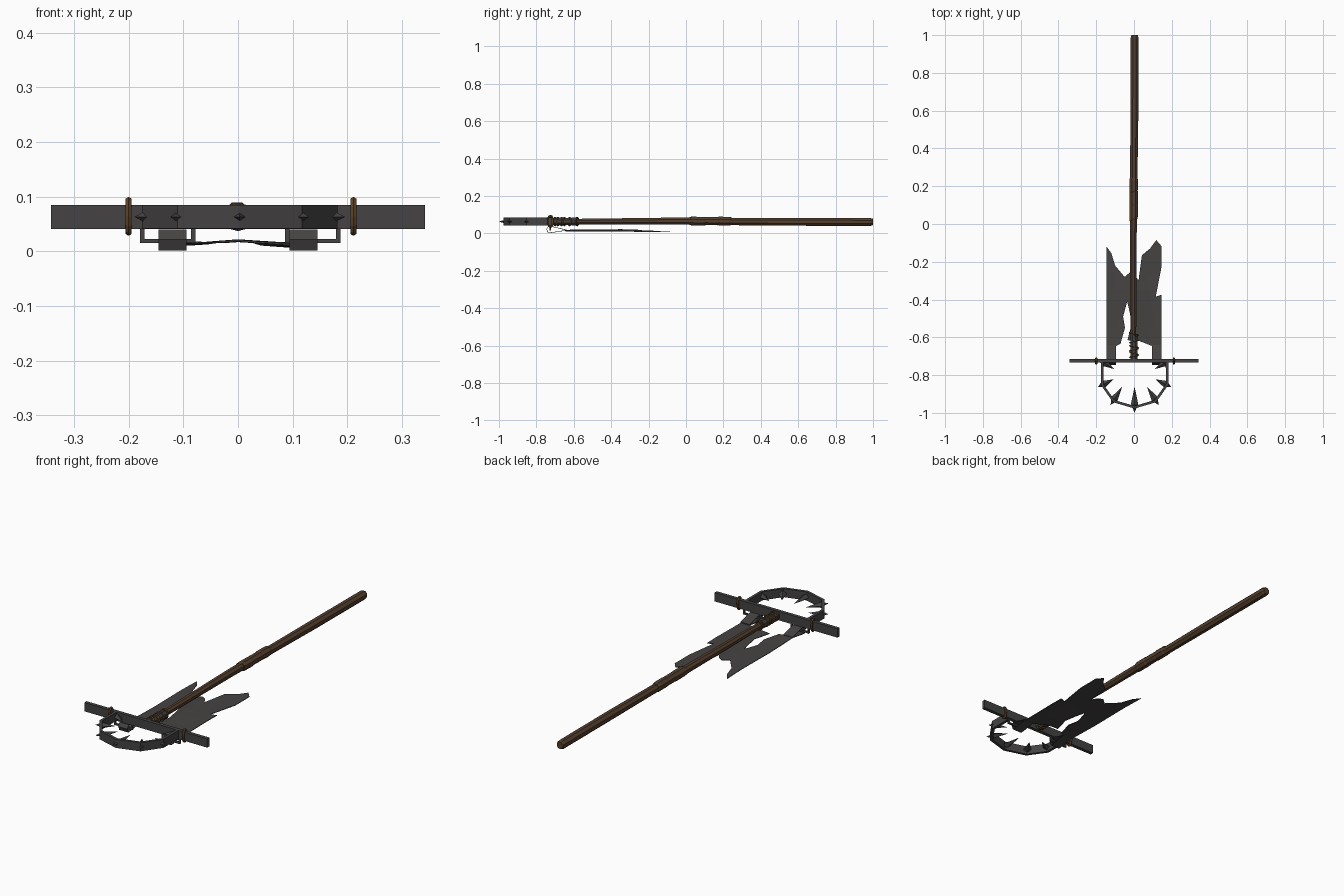
import bpy, bmesh, math
from mathutils import Vector, Matrix

if "Cube" in bpy.data.objects:
    bpy.data.objects.remove(bpy.data.objects["Cube"])


def mat(name, rgb):
    m = bpy.data.materials.new(name)
    m.diffuse_color = (*rgb, 1)
    m.use_nodes = True
    m.node_tree.nodes["Principled BSDF"].inputs["Base Color"].default_value = m.diffuse_color
    return m


IRON = mat("dark iron", (0.058, 0.054, 0.054))
CLOTH = mat("charcoal cloth", (0.061, 0.055, 0.055))
WOOD = mat("brown wood", (0.088, 0.050, 0.027))
ROPE = mat("rope brown", (0.105, 0.055, 0.020))
ZC = 0.063   # height of the staff axis


def add(name, bm, m, thick=0):
    bmesh.ops.recalc_face_normals(bm, faces=bm.faces)
    me = bpy.data.meshes.new(name)
    bm.to_mesh(me)
    bm.free()
    me.materials.append(m)
    ob = bpy.data.objects.new(name, me)
    bpy.context.collection.objects.link(ob)
    if thick:
        s = ob.modifiers.new("thickness", 'SOLIDIFY')
        s.thickness = thick
        s.offset = 0
    return ob


def box(name, lo, hi, m):
    bm = bmesh.new()
    lo, hi = Vector(lo), Vector(hi)
    bmesh.ops.create_cube(bm, size=1, matrix=Matrix.Translation((lo + hi) / 2)
                          @ Matrix.Diagonal((*(hi - lo), 1)))
    return add(name, bm, m)


def shaft(name, rows, m, sides=8):
    """Rings along y; each row is (y, radius, x offset, z offset, tilt)."""
    bm = bmesh.new()
    rings = []
    for y, r, dx, dz, tilt in rows:
        ring = []
        for i in range(sides):
            a = math.tau * (i + 0.5) / sides
            x = r * math.cos(a)
            ring.append(bm.verts.new((x + dx, y + tilt * x, ZC + dz + r * math.sin(a))))
        rings.append(ring)
    for p, q in zip(rings, rings[1:]):
        for i in range(sides):
            j = (i + 1) % sides
            bm.faces.new((p[i], p[j], q[j], q[i]))
    bm.faces.new(rings[0])
    bm.faces.new(rings[-1])
    return add(name, bm, m)


def rope_ring(name, centre, axis, a, b, r, m, tilt=0.0, n=12, k=6):
    """Elliptical coil round an axis ('x' or 'y'); a is sideways, b is vertical."""
    bm = bmesh.new()
    vs = []
    for i in range(n):
        t = math.tau * i / n
        for j in range(k):
            u = math.tau * j / k
            s = (a + r * math.cos(u)) * math.cos(t)
            z = (b + r * math.cos(u)) * math.sin(t)
            w = r * math.sin(u) + tilt * s
            p = (w, s, z) if axis == 'x' else (s, w, z)
            vs.append(bm.verts.new(Vector(centre) + Vector(p)))
    for i in range(n):
        for j in range(k):
            i2, j2 = (i + 1) % n, (j + 1) % k
            bm.faces.new((vs[i*k+j], vs[i2*k+j], vs[i2*k+j2], vs[i*k+j2]))
    return add(name, bm, m)


# Wooden staff, tapering and slightly crooked
shaft("staff", [(-0.70, 0.015, -0.002, 0, 0), (-0.58, 0.016, -0.003, 0, 0),
                (-0.35, 0.018, -0.004, 0.001, 0), (-0.05, 0.020, -0.004, 0.003, 0),
                (0.25, 0.021, -0.001, 0, 0), (0.60, 0.023, 0.002, -0.001, 0),
                (0.985, 0.023, 0.003, -0.002, 0), (1.0, 0.018, 0.003, -0.002, 0)], WOOD)

# Grip wrapping in overlapping sleeves
for i, (y0, y1, r, t) in enumerate([(0.02, 0.11, 0.025, 0.4), (0.09, 0.18, 0.0235, -0.4),
                                    (0.165, 0.245, 0.025, 0.3)]):
    shaft(f"grip_wrap_{i}", [(y0, r - 0.004, -0.002, 0.003, t), (y0 + 0.012, r, -0.002, 0.003, t),
                             (y1 - 0.012, r, -0.001, 0.002, -t * 0.4),
                             (y1, r - 0.004, -0.001, 0.002, -t * 0.4)], WOOD)

# Iron socket and its collar
shaft("socket", [(-0.725, 0.021, 0, 0, 0), (-0.60, 0.019, 0, 0, 0)], IRON)
shaft("socket_collar", [(-0.612, 0.023, 0, 0, 0), (-0.592, 0.023, 0, 0, 0)], IRON)
for i, (y, t) in enumerate([(-0.70, 0.2), (-0.685, -0.3), (-0.665, 0.25),
                            (-0.65, -0.2), (-0.622, 0.3), (-0.582, -0.3)]):
    rope_ring(f"socket_rope_{i}", (0, y, ZC), 'y', 0.021, 0.021, 0.005, ROPE, t)

# Crossbar with a rope binding on each arm
box("crossbar", (-0.342, -0.734, 0.041), (0.342, -0.716, 0.085), IRON)
for i, x in enumerate((-0.2, 0.211)):
    rope_ring(f"crossbar_rope_{i}", (x, -0.725, 0.064), 'x', 0.013, 0.029, 0.0065, ROPE)

# Half hoop: flat iron band in straight segments
half = [(0.172, -0.73), (0.172, -0.85), (0.110, -0.938), (0, -0.970)]
path = half + [(-x, y) for x, y in half[-2::-1]]
bm = bmesh.new()
lo = [bm.verts.new((x + 0.003, y, 0.042)) for x, y in path]
hi = [bm.verts.new((x + 0.003, y, 0.085)) for x, y in path]
for i in range(len(path) - 1):
    bm.faces.new((lo[i], lo[i+1], hi[i+1], hi[i]))
add("hoop", bm, IRON, 0.014)


def spike(name, outer, inner, w=0.019):
    """Four-sided double point, widest a third of the way along."""
    bm = bmesh.new()
    o, n = Vector((*outer, ZC)), Vector((*inner, ZC))
    d = (n - o).normalized()
    side, up, mid = Vector((-d.y, d.x, 0)), Vector((0, 0, 1)), o.lerp(n, 0.34)
    ring = [bm.verts.new(mid + v * w) for v in (side, up * 0.75, -side, -up * 0.75)]
    a, b = bm.verts.new(o), bm.verts.new(n)
    for i in range(4):
        bm.faces.new((a, ring[i], ring[(i+1) % 4]))
        bm.faces.new((b, ring[(i+1) % 4], ring[i]))
    add(name, bm, IRON)


# Spikes round the hoop, pointing inward
spike("spike_front", (0.003, -1.0), (0.003, -0.86))
for s, tag in ((1, "right"), (-1, "left")):
    for i, (o, n) in enumerate([((0.127, -0.958), (0.066, -0.862)),
                                ((0.193, -0.862), (0.110, -0.822)),
                                ((0.188, -0.718), (0.108, -0.768))]):
        spike(f"spike_{tag}_{i}", (s * o[0] + 0.003, o[1]), (s * n[0] + 0.003, n[1]))

# Hanging brackets under the crossbar and the cloth loops around them
for s, tag in ((1, "right"), (-1, "left")):
    xs = sorted((s * 0.086 + 0.004, s * 0.179 + 0.004))
    for i, x in enumerate(xs):
        box(f"bracket_{tag}_leg_{i}", (x-0.004, -0.730, 0.015), (x+0.004, -0.721, 0.043), IRON)
    box(f"bracket_{tag}_bar", (xs[0], -0.730, 0.015), (xs[1], -0.721, 0.023), IRON)
    bm = bmesh.new()
    prof = [(-0.640, 0.018), (-0.715, 0.036), (-0.735, 0.039), (-0.745, 0.022),
            (-0.737, 0.003), (-0.715, 0.005), (-0.640, 0.016)]
    a, b = [[bm.verts.new((s * x, y, z)) for y, z in prof] for x in (0.094, 0.145)]
    for i in range(len(prof) - 1):
        bm.faces.new((a[i], a[i+1], b[i+1], b[i]))
    add(f"cloth_loop_{tag}", bm, CLOTH, 0.003)

# Torn banner, ragged outline gently arched along its middle
outline = [(-0.145, -0.645), (-0.145, -0.12), (-0.12, -0.155), (-0.10, -0.22), (-0.05, -0.28),
           (-0.02, -0.255), (0.005, -0.27), (0.024, -0.30), (0.042, -0.165), (0.085, -0.13),
           (0.118, -0.085), (0.145, -0.117), (0.145, -0.23), (0.115, -0.385), (0.145, -0.375),
           (0.145, -0.645), (0.093, -0.645), (0.03, -0.62), (-0.035, -0.615), (-0.012, -0.53),
           (-0.022, -0.47), (-0.036, -0.41), (-0.058, -0.49), (-0.048, -0.55),
           (-0.072, -0.635), (-0.095, -0.645)]
bm = bmesh.new()
bm.faces.new([bm.verts.new((x, y, 0)) for x, y in outline])
bmesh.ops.triangulate(bm, faces=bm.faces[:])
cuts = [((0, y, 0), (0, 1, 0)) for y in (-0.55, -0.45, -0.35, -0.25, -0.17)]
cuts += [((x, 0, 0), (1, 0, 0)) for x in (-0.08, 0, 0.08)]
for co, no in cuts:
    bmesh.ops.bisect_plane(bm, geom=bm.verts[:] + bm.edges[:] + bm.faces[:],
                           plane_co=co, plane_no=no)
for v in bm.verts:
    x, y = v.co.x, v.co.y
    arch = max(0, 1 - abs(x) / 0.1)
    v.co.z = 0.012 + 0.007 * arch - 0.009 * (y + 0.4) + 0.002 * math.sin(y * 14 + x * 9)
add("torn_banner", bm, CLOTH, 0.003)
